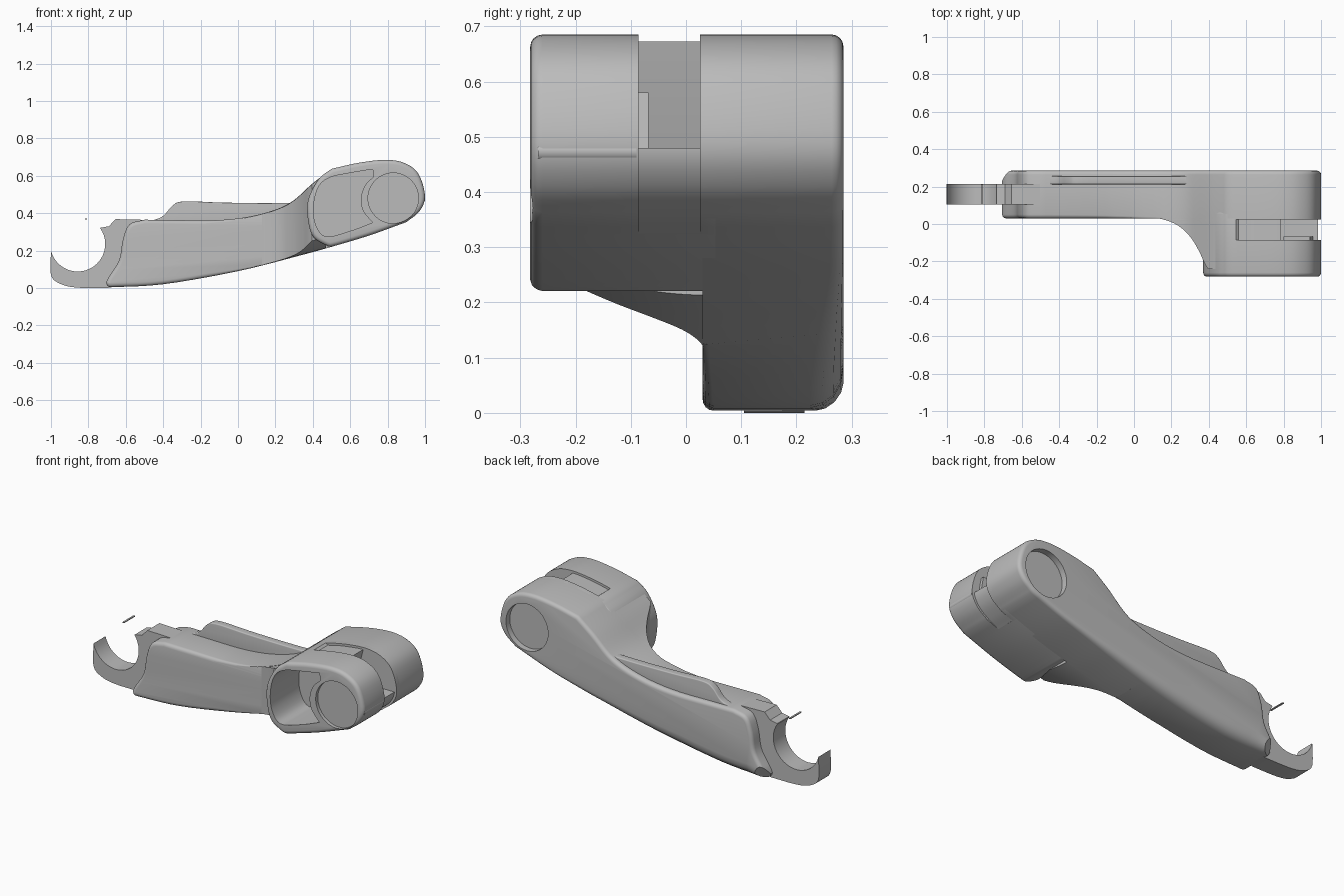
import bpy, bmesh, math
from mathutils import Vector

cube = bpy.data.objects.get("Cube")
if cube:
    bpy.data.objects.remove(cube)

grey = bpy.data.materials.new("plain_grey")
grey.use_nodes = True
grey.diffuse_color = (0.5, 0.5, 0.5, 1)
grey.node_tree.nodes["Principled BSDF"].inputs["Base Color"].default_value = (0.5, 0.5, 0.5, 1)


def smooth(points, steps=5):
    """Catmull-Rom curve through 2D points."""
    p = [Vector(q) for q in points]
    p = [p[0] * 2 - p[1]] + p + [p[-1] * 2 - p[-2]]
    out = []
    for a, b, c, d in zip(p, p[1:], p[2:], p[3:]):
        for i in range(steps):
            t = i / steps
            out.append(0.5 * (2 * b + (c - a) * t + (2 * a - 5 * b + 4 * c - d) * t * t
                              + (3 * b - a - 3 * c + d) * t ** 3))
    return out + [p[-2]]


def ramp(v, a, b):
    return min(1, max(0, (v - a) / (b - a)))


def activate(obj):
    bpy.ops.object.select_all(action='DESELECT')
    obj.select_set(True)
    bpy.context.view_layer.objects.active = obj


def apply_mod(obj, mod):
    activate(obj)
    bpy.ops.object.modifier_apply(modifier=mod.name)


def finish(name, bm):
    bmesh.ops.recalc_face_normals(bm, faces=bm.faces)
    mesh = bpy.data.meshes.new(name)
    bm.to_mesh(mesh)
    bm.free()
    mesh.materials.append(grey)
    obj = bpy.data.objects.new(name, mesh)
    bpy.context.collection.objects.link(obj)
    return obj


def prism(name, outline, y0, y1, bevel=0, width_at=None):
    """Extrude an XZ outline along y; width_at gives a bevel weight per edge."""
    bm = bmesh.new()
    face = bm.faces.new([bm.verts.new((x, y0, z)) for x, z in outline])
    ext = bmesh.ops.extrude_face_region(bm, geom=[face])
    bmesh.ops.translate(bm, vec=(0, y1 - y0, 0),
                        verts=[v for v in ext["geom"] if isinstance(v, bmesh.types.BMVert)])
    bmesh.ops.recalc_face_normals(bm, faces=bm.faces)
    if bevel:
        layer = bm.edges.layers.float.new("bevel_weight_edge")
        for e in bm.edges:
            if e.calc_face_angle(0) > math.radians(40):
                mid = (e.verts[0].co + e.verts[1].co) / 2
                e[layer] = width_at(mid) if width_at else 1
    obj = finish(name, bm)
    if bevel:
        mod = obj.modifiers.new("round", 'BEVEL')
        mod.width, mod.segments = bevel, 4
        mod.limit_method, mod.use_clamp_overlap = 'WEIGHT', False
        apply_mod(obj, mod)
    return obj


def cut(objs, cutter):
    for obj in objs:
        mod = obj.modifiers.new("cut", 'BOOLEAN')
        mod.operation, mod.solver, mod.object = 'DIFFERENCE', 'EXACT', cutter
        apply_mod(obj, mod)
    bpy.data.objects.remove(cutter)


def circle(cx, cz, r, n=40, start=0, end=math.tau):
    return [Vector((cx + r * math.cos(start + (end - start) * i / n),
                    cz + r * math.sin(start + (end - start) * i / n))) for i in range(n)]


# Shared side curves of the arm and head
bottom = smooth([(-0.7, 0.003), (-0.4, 0.02), (0.0, 0.09), (0.33, 0.173), (0.5, 0.22),
                 (0.7, 0.28), (0.9, 0.352)])
nose = smooth([(0.9, 0.352), (0.97, 0.41), (1.0, 0.49), (0.965, 0.61), (0.89, 0.668),
               (0.79, 0.685), (0.65, 0.67), (0.5, 0.637)])
top = smooth([(0.5, 0.637), (0.4, 0.56), (0.27, 0.45), (0.1, 0.39), (-0.1, 0.363),
              (-0.35, 0.363), (-0.5, 0.365)])
tip = smooth([(-0.5, 0.365), (-0.58, 0.34), (-0.615, 0.26), (-0.635, 0.15), (-0.69, 0.06),
              (-0.705, 0.03)])


def arm_width(p):
    if p.y < 0.1:
        return 0.3 * (1 - ramp(p.x, -0.2, 0.15))
    if p.y > 0.27 and p.x < 0.9 and p.z < 0.04 + 0.35 * max(p.x + 0.6, 0):
        return 0.3 + 0.7 * ramp(-p.x, -0.6, 0.2) * ramp(p.x, -0.68, -0.56)
    return 0.3


# Arm along the back, running into the head, with its low back corner taken off
arm = prism("arm", bottom + nose[1:] + top[1:] + tip[1:], 0.03, 0.285, 0.07, arm_width)
bm = bmesh.new()
bm.from_mesh(arm.data)
res = bmesh.ops.bisect_plane(bm, geom=bm.verts[:] + bm.edges[:] + bm.faces[:], clear_outer=True,
                             plane_co=(-0.7, 0.235, 0.03), plane_no=(-0.5, 0.75, -0.4))
rim = [e for e in res["geom_cut"] if isinstance(e, bmesh.types.BMEdge)]
bmesh.ops.holes_fill(bm, edges=rim, sides=0)
bm.to_mesh(arm.data)
bm.free()

# Wide head block
rear = smooth([(0.5, 0.637), (0.43, 0.58), (0.375, 0.47), (0.375, 0.36), (0.405, 0.27),
               (0.49, 0.217)])
low = smooth([(0.49, 0.217), (0.7, 0.28), (0.9, 0.352)])
head = prism("head", low + nose[1:] + rear[1:-1], -0.282, 0.075, 0.022)


def height(curve, x):
    pts = sorted(curve, key=lambda p: p.x)
    for a, b in zip(pts, pts[1:]):
        if a.x <= x <= b.x and b.x > a.x:
            return a.y + (b.y - a.y) * (x - a.x) / (b.x - a.x)
    return pts[-1].y


# Curved web blending arm into head, its underside rising towards the front
bm = bmesh.new()
rows = []
for x0, y in smooth([(0.06, 0.036), (0.15, 0.026), (0.235, -0.008), (0.3, -0.068),
                     (0.345, -0.14), (0.375, -0.205), (0.395, -0.24)], 4):
    xs = [x0 + (0.47 - x0) * i / 12 for i in range(13)]
    lift = 0.002 + 0.06 * ramp(-y, -0.036, 0.24) ** 2
    ring = [(x, height(bottom, x) + lift) for x in xs]
    ring += [(x, height(top, x) - 0.002) for x in reversed(xs)]
    rows.append([bm.verts.new((x, y, z)) for x, z in ring])
for r, s in zip(rows, rows[1:]):
    for i in range(len(r)):
        j = (i + 1) % len(r)
        bm.faces.new((r[i], r[j], s[j], s[i]))
bm.faces.new(rows[0])
bm.faces.new(rows[-1])
web = finish("web", bm)

# Front pocket beside the pivot
pocket = smooth([(0.72, 0.635), (0.6, 0.615), (0.49, 0.59), (0.43, 0.54), (0.405, 0.44),
                 (0.415, 0.34), (0.47, 0.275), (0.6, 0.305), (0.72, 0.35)])
pocket += smooth([(0.72, 0.35), (0.67, 0.41), (0.657, 0.48), (0.68, 0.55), (0.725, 0.595)])[1:]
cut([head, web], prism("pocket_cutter", pocket, -0.4, -0.02))

# Round pivot recesses, front and back
cut([head], prism("front_recess_cutter", circle(0.83, 0.48, 0.135), -0.4, -0.262))
cut([arm], prism("back_recess_cutter", circle(0.82, 0.49, 0.135), 0.25, 0.4))

# Shallow band groove around the nose, with a deep undercut opening on top
band = smooth([(0.83, 0.315), (0.9, 0.352), (0.97, 0.41), (1.0, 0.49), (0.965, 0.61),
               (0.89, 0.668), (0.79, 0.685), (0.65, 0.67), (0.545, 0.647)])
mid = Vector((0.76, 0.48))
groove = [mid + (p - mid) * 0.94 for p in band]
groove += [mid + (p - mid) * 1.2 for p in reversed(band)]
cut([head], prism("groove_cutter", groove, -0.086, 0.025))
box = [(0.735, 0.48), (1.1, 0.48), (1.1, 0.8), (0.8, 0.8), (0.785, 0.67)]
cut([head], prism("opening_cutter", box, -0.086, 0.025))
tab = prism("opening_tab", [(0.8, 0.47), (0.96, 0.47), (0.94, 0.58), (0.8, 0.58)], -0.087, -0.068)

# Raised rib along the top of the arm
crest = smooth([(-0.46, 0.36), (-0.4, 0.385), (-0.35, 0.44), (-0.29, 0.463), (-0.1, 0.457),
                (0.1, 0.454), (0.26, 0.455), (0.36, 0.46)])
rib = prism("top_rib", crest + [Vector((0.36, 0.3)), Vector((-0.46, 0.3))], 0.212, 0.256, 0.006)

# Open clip at the arm's end
outer = smooth([(-1.0, 0.2), (-1.0, 0.07), (-0.95, 0.022), (-0.86, 0.002), (-0.7, 0.0)])
catch = [(-0.45, 0.04), (-0.45, 0.363), (-0.655, 0.368), (-0.69, 0.33), (-0.735, 0.322)]
bore = circle(-0.857, 0.235, 0.147, 24, math.radians(35), math.radians(-165))
clip = prism("end_clip", outer + [Vector(p) for p in catch] + bore, 0.105, 0.215)
sliver = prism("clip_sliver", [(-0.817, 0.367), (-0.807, 0.367), (-0.807, 0.372), (-0.817, 0.372)],
               0.11, 0.21)

# Slim bead across the nose
bead = prism("nose_bead", circle(0.982, 0.473, 0.0185, 16), -0.268, -0.09)

for obj in (arm, head, web, tab, rib, clip, sliver, bead):
    activate(obj)
    bpy.ops.object.shade_smooth_by_angle(angle=math.radians(32))
